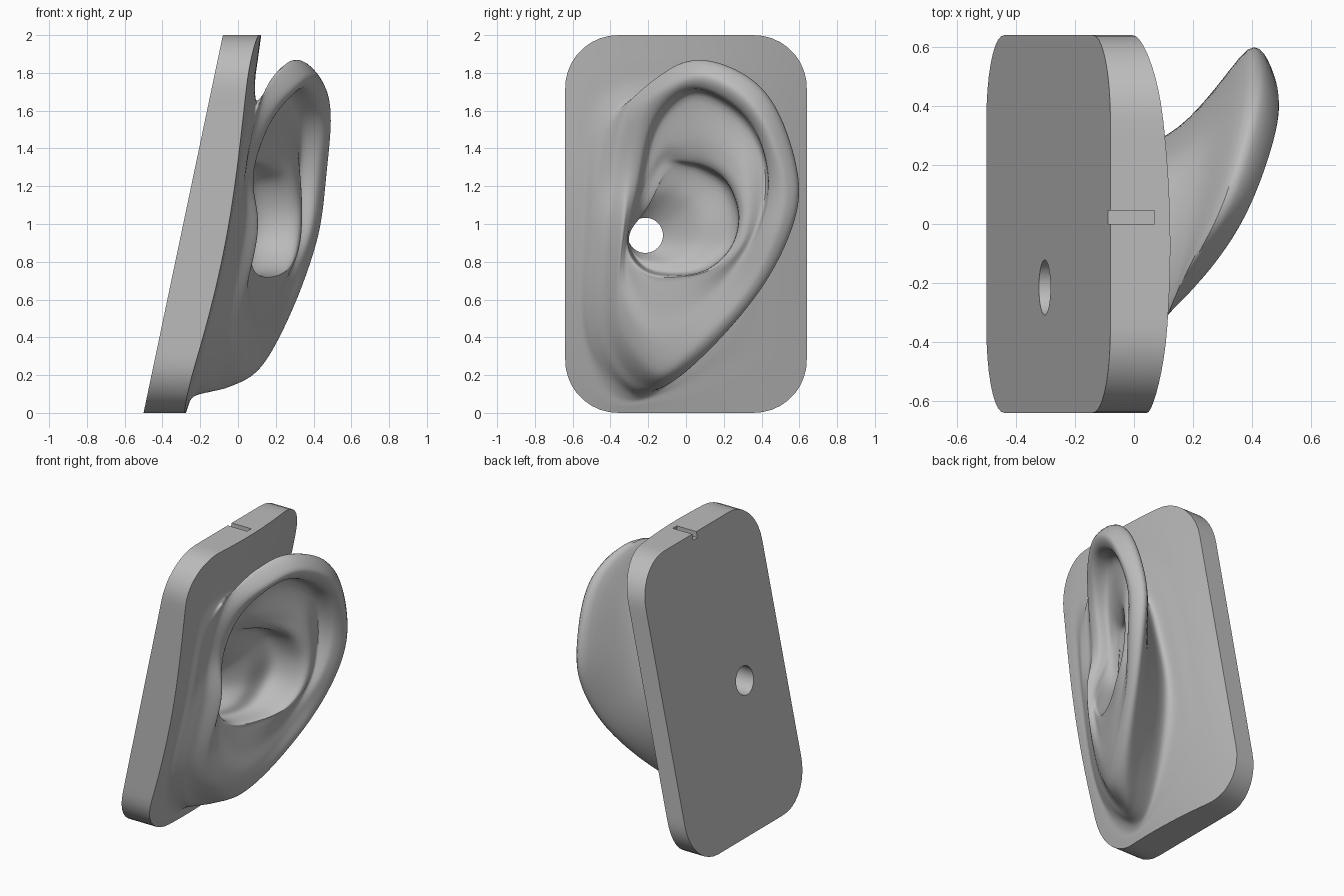
import bpy
import bmesh
import math
from mathutils import Vector

KEYS = 12          # control points around each contour
AROUND = 10        # steps between control points
ACROSS = 6         # steps between contours
COUNT = KEYS * AROUND
HALF_WIDTH, HEIGHT, CORNER = 0.64, 2.0, 0.28
CANAL_Y, CANAL_Z, CANAL_RADIUS = -0.215, 0.94, 0.093

cube = bpy.data.objects.get("Cube")
if cube:
    bpy.data.objects.remove(cube, do_unlink=True)


def spline(a, b, c, d, t):
    """Cardinal spline from b to c with a little tension."""
    m, n = (c - a) * 0.46, (d - b) * 0.46
    u = 1 - t
    return (b * (1 + 2 * t) * u * u + m * t * u * u
            + c * t * t * (3 - 2 * t) - n * t * t * u)


def contour(points):
    """Closed contour through the control points, rounded off a little."""
    keys = [Vector(p) for p in points]
    ring = []
    for i in range(KEYS):
        a, b, c, d = (keys[(i + j) % KEYS] for j in (-1, 0, 1, 2))
        ring += [spline(a, b, c, d, s / AROUND) for s in range(AROUND)]
    for _ in range(16):
        ring = [ring[i] / 2 + (ring[i - 1] + ring[(i + 1) % COUNT]) / 4
                for i in range(COUNT)]
    return ring


def back_x(z):
    """Leaning flat back of the plate."""
    return -0.5 + 0.21 * z


def plate_x(y, z):
    """Gently bulging front of the plate."""
    s = y / HALF_WIDTH
    swell = 0.05 * math.sin(math.pi * z / 1.6) * (1 - s) / 2
    return back_x(z) + 0.165 - 0.03 * s + 0.055 * (1 - s * s) + swell


def plate_outline():
    """Rounded rectangle as (y, z), evenly spaced, from the front edge upward."""
    middle = HEIGHT / 2
    dy, dz = HALF_WIDTH - CORNER, middle - CORNER
    path = [Vector((-HALF_WIDTH, middle))]
    for i, (sy, sz) in enumerate(((-1, 1), (1, 1), (1, -1), (-1, -1))):
        for step in range(17):
            a = math.pi - (i + step / 16) * math.pi / 2
            path.append(Vector((sy * dy + CORNER * math.cos(a),
                                middle + sz * dz + CORNER * math.sin(a))))
    path.append(path[0].copy())
    lengths = [(q - p).length for p, q in zip(path, path[1:])]
    total, ring, seg, done = sum(lengths), [], 0, 0.0
    for i in range(COUNT):
        target = total * i / COUNT
        while done + lengths[seg] < target:
            done += lengths[seg]
            seg += 1
        ring.append(path[seg].lerp(path[seg + 1], (target - done) / lengths[seg]))
    return ring


def on_plate(ring, lift=0.0):
    return [Vector((plate_x(y, z) + lift, y, z)) for y, z in ring]


def on_back(ring):
    return [Vector((back_x(z), y, z)) for y, z in ring]


def blend(first, second, depth, spread, lag=0.0):
    """Contour between two others; lag tucks it in at the rear of the ear."""
    ring = []
    for i, (p, q) in enumerate(zip(first, second)):
        v = p.lerp(q, spread + lag * math.cos(2 * math.pi * i / COUNT))
        v.x = p.x + (q.x - p.x) * depth
        ring.append(v)
    return ring


# Contours run from the front edge over the top, down the rear and the lobe
base = contour([
    (-.5, .95), (-.48, 1.25), (-.42, 1.57), (-.23, 1.66), (0, 1.6), (.18, 1.45),
    (.22, 1.15), (.23, .85), (.16, .56), (-.02, .24), (-.26, .07), (-.52, .38)])
outer_rim = contour([
    (.05, -.4, .97), (.04, -.38, 1.25), (.11, -.32, 1.59), (.19, -.15, 1.78),
    (.31, .08, 1.88), (.4, .43, 1.71), (.39, .595, 1.25), (.37, .55, .95),
    (.28, .37, .61), (.1, .03, .24), (-.11, -.22, .12), (-.06, -.43, .45)])
rim_crest = contour([
    (.115, -.34, .97), (.07, -.31, 1.25), (.17, -.25, 1.57), (.3, -.1, 1.73),
    (.41, .1, 1.8), (.495, .38, 1.63), (.465, .53, 1.24), (.43, .49, .95),
    (.32, .32, .62), (.16, 0, .29), (.04, -.18, .2), (0, -.37, .5)])
inner_rim = contour([
    (.1, -.325, .96), (.06, -.26, 1.22), (.15, -.2, 1.51), (.28, -.07, 1.68),
    (.37, .09, 1.725), (.45, .34, 1.57), (.42, .45, 1.25), (.39, .4, .95),
    (.28, .25, .66), (.18, 0, .42), (.09, -.19, .37), (.04, -.34, .62)])
rim_groove = contour([
    (.08, -.315, .95), (.02, -.23, 1.22), (.08, -.17, 1.48), (.16, -.05, 1.64),
    (.24, .1, 1.68), (.33, .34, 1.51), (.32, .43, 1.22), (.33, .36, .93),
    (.26, .2, .7), (.18, 0, .55), (.1, -.18, .53), (.05, -.31, .72)])
inner_ridge = contour([
    (.05, -.312, .95), (0, -.22, 1.2), (.06, -.13, 1.4), (.14, 0, 1.42),
    (.21, .1, 1.42), (.31, .27, 1.33), (.34, .33, 1.1), (.33, .3, .9),
    (.28, .17, .76), (.19, 0, .7), (.11, -.17, .69), (.07, -.28, .78)])
bowl_edge = contour([
    (0, -.31, .95), (-.01, -.21, 1.16), (.03, -.12, 1.34), (.1, 0, 1.335),
    (.17, .1, 1.315), (.26, .22, 1.24), (.29, .285, 1.06), (.29, .25, .89),
    (.25, .14, .77), (.18, 0, .725), (.1, -.18, .73), (.05, -.28, .81)])
bowl_floor = contour([
    (-.08, -.307, .95), (-.03, -.19, 1.1), (.02, -.11, 1.28), (.04, 0, 1.3),
    (.05, .08, 1.28), (.07, .2, 1.21), (.09, .26, 1.05), (.08, .24, .89),
    (.07, .12, .78), (.05, 0, .74), (0, -.18, .75), (-.04, -.27, .82)])

# Plate edge and ear canal
outline = plate_outline()
canal = []
for i in range(COUNT):
    a = math.pi - 2 * math.pi * i / COUNT
    canal.append(Vector((CANAL_Y + CANAL_RADIUS * math.cos(a),
                         CANAL_Z + CANAL_RADIUS * math.sin(a))))
canal_mouth = [Vector((-0.13, y, z)) for y, z in canal]

# Front skin, from the plate edge over the ear and into the canal
base_ring = on_plate(base, 0.03)
skin = [on_plate(outline)]
for mix in (0.35, 0.7):
    skin.append(on_plate([p.lerp(q, mix) for p, q in zip(outline, base)], mix / 100))
skin += [base_ring, blend(base_ring, outer_rim, 0.5, 0.4, 0.1), outer_rim,
         rim_crest, inner_rim, rim_groove, inner_ridge, bowl_edge, bowl_floor,
         blend(bowl_floor, canal_mouth, 0.35, 0.5), canal_mouth]
rings = []
last = len(skin) - 1
for k in range(last):
    four = [skin[min(max(k + j, 0), last)] for j in (-1, 0, 1, 2)]
    for s in range(ACROSS):
        rings.append([spline(*quad, s / ACROSS) for quad in zip(*four)])
rings += [canal_mouth, on_back(canal), on_back(outline)]

# Join the rings into one closed solid
bm = bmesh.new()
grid = [[bm.verts.new(p) for p in ring] for ring in rings]
for r, ring in enumerate(grid):
    following = grid[(r + 1) % len(grid)]
    for i in range(COUNT):
        j = (i + 1) % COUNT
        bm.faces.new((ring[i], ring[j], following[j], following[i]))
bmesh.ops.recalc_face_normals(bm, faces=bm.faces)
mesh = bpy.data.meshes.new("ear_on_plate")
bm.to_mesh(mesh)
bm.free()
ear = bpy.data.objects.new("ear_on_plate", mesh)
bpy.context.collection.objects.link(ear)

grey = bpy.data.materials.new("plain_grey")
grey.use_nodes = True
colour = (0.5, 0.5, 0.5, 1)
grey.diffuse_color = colour
grey.node_tree.nodes["Principled BSDF"].inputs["Base Color"].default_value = colour
mesh.materials.append(grey)

# Slot in the top edge, open to the back
bpy.ops.mesh.primitive_cube_add(size=1, location=(-0.04, 0.023, 2.0))
cutter = bpy.context.object
cutter.name = "slot_cutter"
cutter.scale = (0.22, 0.045, 0.08)
cutter.hide_render = True
cutter.data.materials.append(grey)
slot = ear.modifiers.new("slot", "BOOLEAN")
slot.operation = "DIFFERENCE"
slot.solver = "EXACT"
slot.object = cutter

bpy.ops.object.select_all(action="DESELECT")
ear.select_set(True)
bpy.context.view_layer.objects.active = ear
bpy.ops.object.modifier_apply(modifier=slot.name)
bpy.data.objects.remove(cutter, do_unlink=True)
bpy.ops.object.shade_smooth_by_angle(angle=math.radians(40))
